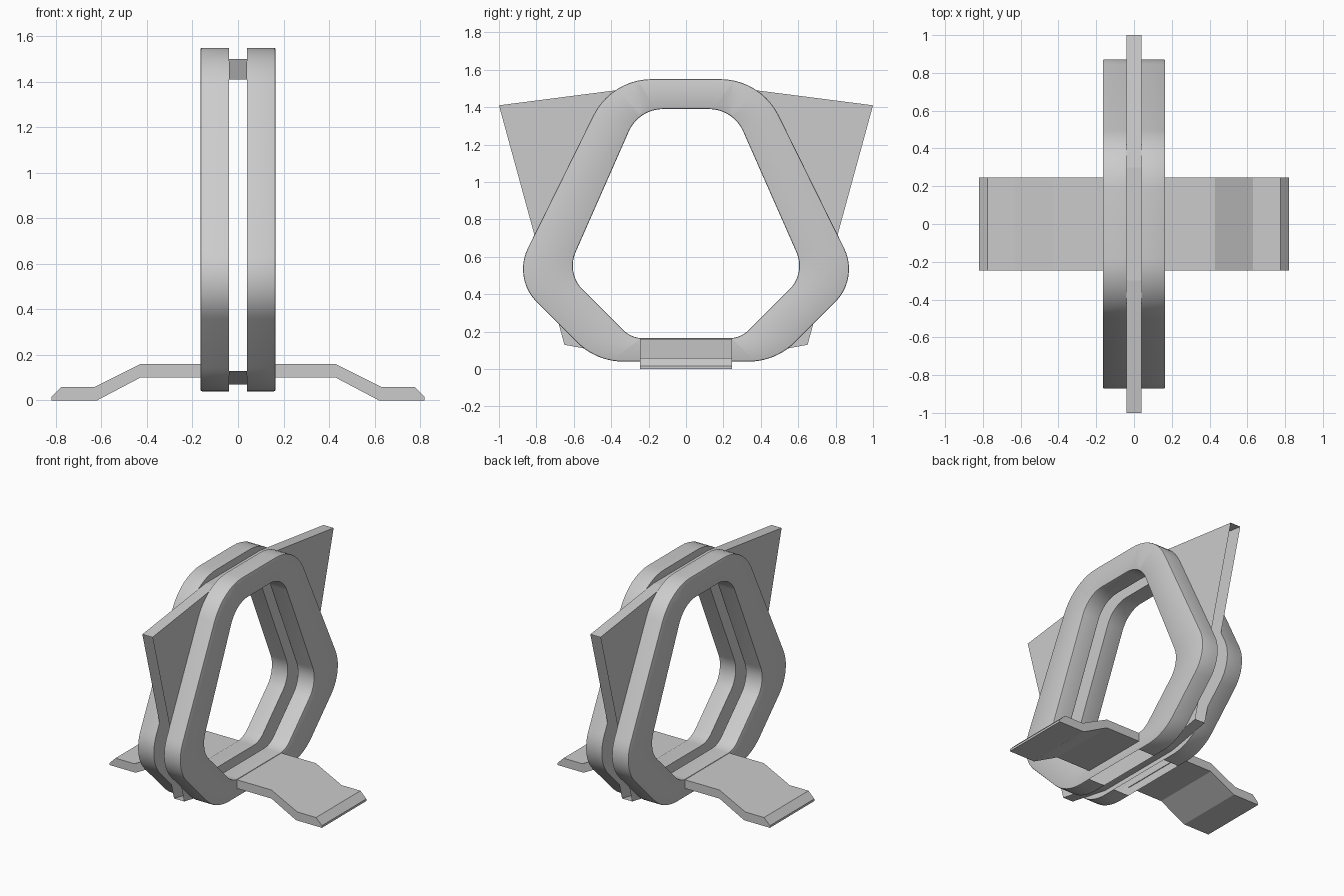
import bpy, bmesh, math
from mathutils import Vector

if "Cube" in bpy.data.objects:
    bpy.data.objects.remove(bpy.data.objects["Cube"], do_unlink=True)

GREY = (0.6, 0.6, 0.6, 1)
grey = bpy.data.materials.new("plain_grey")
grey.use_nodes = True
grey.diffuse_color = GREY
grey.node_tree.nodes["Principled BSDF"].inputs["Base Color"].default_value = GREY

GAP, SIDE = 0.04, 0.165      # inner and outer x of each ring
FOOT = 0.245                 # half width of the feet


def finish(name, bm, smooth=False):
    mesh = bpy.data.meshes.new(name)
    bm.to_mesh(mesh)
    bm.free()
    mesh.materials.append(grey)
    obj = bpy.data.objects.new(name, mesh)
    bpy.context.collection.objects.link(obj)
    if smooth:
        bpy.ops.object.select_all(action='DESELECT')
        obj.select_set(True)
        bpy.context.view_layer.objects.active = obj
        bpy.ops.object.shade_smooth_by_angle(angle=math.radians(30))
    return obj


def rounded_outline(corners, steps=10):
    """Mirror (y, z, radius) corners across y = 0 and fillet each one."""
    full = corners + [(-y, z, r) for y, z, r in reversed(corners)]
    pts = []
    for i, (y, z, r) in enumerate(full):
        p = Vector((y, z))
        a = (Vector(full[i - 1][:2]) - p).normalized()
        b = (Vector(full[(i + 1) % len(full)][:2]) - p).normalized()
        half = a.angle(b) / 2
        centre = p + (a + b).normalized() * r / math.sin(half)
        start = p + a * r / math.tan(half) - centre
        end = p + b * r / math.tan(half) - centre
        turn = math.pi - 2 * half
        for k in range(steps + 1):
            t = k / steps
            arc = start * math.sin((1 - t) * turn) + end * math.sin(t * turn)
            pts.append(centre + arc / math.sin(turn))
    return pts


outer = rounded_outline([(0.40, 1.55, 0.35), (0.925, 0.485, 0.25), (0.48, 0.04, 0.35)])
inner = rounded_outline([(0.253, 1.39, 0.2), (0.64, 0.512, 0.18), (0.292, 0.165, 0.15)])


# Rings: a rounded frame on each side of the gap
def make_ring(name, side):
    bm = bmesh.new()
    section = [(outer, GAP), (outer, SIDE), (inner, SIDE), (inner, GAP)]
    loops = [[bm.verts.new((side * x, p.x, p.y)) for p in line] for line, x in section]
    n = len(outer)
    for a, b in zip(loops, loops[1:] + loops[:1]):
        for i in range(n):
            j = (i + 1) % n
            bm.faces.new((a[i], a[j], b[j], b[i]))
    bmesh.ops.recalc_face_normals(bm, faces=bm.faces)
    # fine bevel on the outward rims
    rims = [e for e in bm.edges if all(abs(v.co.x) > SIDE - 0.001 for v in e.verts)
            and e.calc_face_angle(0) > 1]
    bmesh.ops.bevel(bm, geom=rims, offset=0.007, segments=2, profile=0.5, affect='EDGES')
    # open underside between the feet
    for y in (-FOOT, FOOT):
        bmesh.ops.bisect_plane(bm, geom=bm.verts[:] + bm.edges[:] + bm.faces[:],
                               plane_co=(0, y, 0), plane_no=(0, 1, 0))
    under = [f for f in bm.faces if f.normal.z < -0.9
             and f.calc_center_median().z < 0.05
             and abs(f.calc_center_median().y) < FOOT]
    bmesh.ops.delete(bm, geom=under, context='FACES')
    finish(name, bm, True)


# Foot: a bent strip with a chamfered toe
def make_foot(name, side):
    profile = [(0.16, 0.16), (0.43, 0.16), (0.63, 0.06), (0.775, 0.06), (0.82, 0.015),
               (0.82, 0), (0.62, 0), (0.43, 0.10), (0.16, 0.10)]
    bm = bmesh.new()
    face = bm.faces.new([bm.verts.new((side * x, -FOOT, z)) for x, z in profile])
    new = bmesh.ops.extrude_face_region(bm, geom=[face])["geom"]
    bmesh.ops.translate(bm, vec=(0, 2 * FOOT, 0),
                        verts=[g for g in new if isinstance(g, bmesh.types.BMVert)])
    bmesh.ops.recalc_face_normals(bm, faces=bm.faces)
    finish(name, bm)


for label, side in (("left", 1), ("right", -1)):
    make_ring(label + "_ring", side)
    make_foot(label + "_foot", side)


# Centre panel: two flared skins joined by top and bottom strips, open at the ends
half = [(0.3, 1.5), (1, 1.41), (0.65, 0.13), (0.33, 0.07)]
shape = half + [(-y, z) for y, z in reversed(half)]
bm = bmesh.new()
for x in (-GAP + 0.001, GAP - 0.001):
    edges = []
    for line in (shape, [tuple(p) for p in inner]):
        vs = [bm.verts.new((x, y, z)) for y, z in line]
        edges += [bm.edges.new((vs[i - 1], vs[i])) for i in range(len(vs))]
    bmesh.ops.triangle_fill(bm, edges=edges, use_beauty=True, normal=(math.copysign(1, x), 0, 0))
for strip in ([0, 1, 7, 6], [2, 3, 4, 5]):
    path = [shape[i] for i in strip]
    path.sort()
    for (y0, z0), (y1, z1) in zip(path, path[1:]):
        x = GAP - 0.001
        corners = [(-x, y0, z0), (x, y0, z0), (x, y1, z1), (-x, y1, z1)]
        f = bm.faces.new([bm.verts.new(c) for c in corners])
        f.normal_update()
        if (f.normal.z > 0) != (z0 > 1):
            f.normal_flip()
bmesh.ops.remove_doubles(bm, verts=bm.verts, dist=0.0001)
finish("centre_panel", bm)
